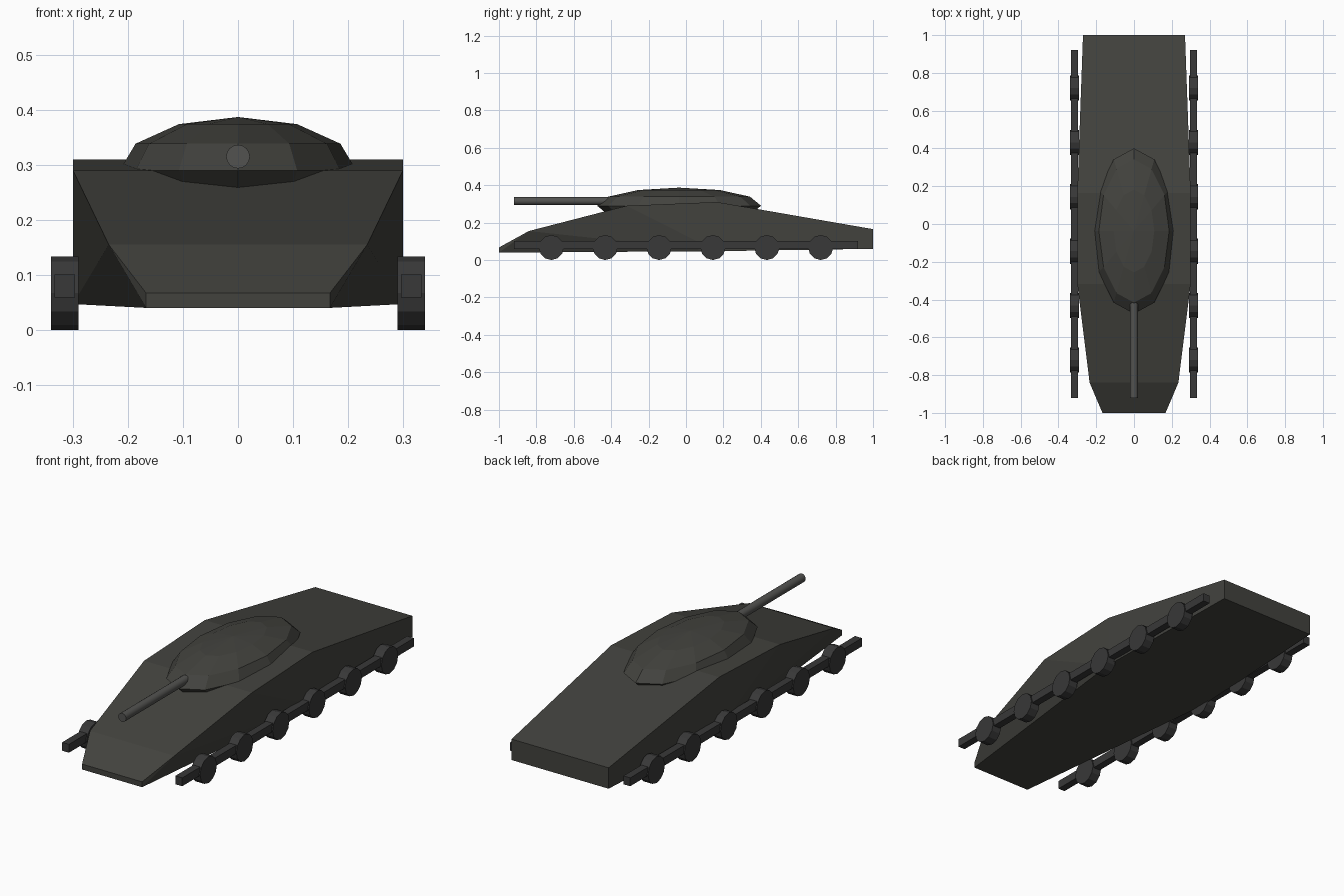
import bpy, bmesh
from math import pi

if "Cube" in bpy.data.objects:
    bpy.data.objects.remove(bpy.data.objects["Cube"])


def material(name, rgb):
    m = bpy.data.materials.new(name)
    m.diffuse_color = (*rgb, 1)
    m.use_nodes = True
    m.node_tree.nodes["Principled BSDF"].inputs["Base Color"].default_value = m.diffuse_color
    return m


ARMOUR = material("armour_green_grey", (0.055, 0.055, 0.048))
TRACK = material("track_dark", (0.04, 0.04, 0.04))
STEEL = material("gun_steel", (0.085, 0.085, 0.08))


def finish(name, mat):
    ob = bpy.context.object
    ob.name = name
    ob.data.materials.append(mat)
    return ob


def cylinder(name, radius, depth, loc, rot, sides, mat):
    bpy.ops.mesh.primitive_cylinder_add(vertices=sides, radius=radius, depth=depth,
                                        location=loc, rotation=rot)
    return finish(name, mat)


# hull: faceted wedge, convex skin over (half width, y, z) corners
corners = [
    (0.167, -1.0, 0.067), (0.235, -0.84, 0.155), (0.30, -0.317, 0.29),
    (0.30, 0.165, 0.31), (0.27, 1.0, 0.165),
    (0.167, -1.0, 0.04), (0.30, 0.165, 0.047), (0.27, 1.0, 0.06),
]
bm = bmesh.new()
for x, y, z in corners:
    for s in (-1, 1):
        bm.verts.new((s * x, y, z))
bmesh.ops.convex_hull(bm, input=bm.verts[:])
bmesh.ops.recalc_face_normals(bm, faces=bm.faces[:])
mesh = bpy.data.meshes.new("hull")
bm.to_mesh(mesh)
bm.free()
hull = bpy.data.objects.new("hull", mesh)
mesh.materials.append(ARMOUR)
bpy.context.collection.objects.link(hull)

# turret: low-poly flattened dome sunk into the hull
bpy.ops.mesh.primitive_uv_sphere_add(segments=12, ring_count=6, radius=1,
                                     location=(0, -0.037, 0.29))
bpy.context.object.scale = (0.215, 0.438, 0.097)
finish("turret", ARMOUR)

# gun barrel
barrel = cylinder("gun_barrel", 0.0215, 0.52, (0, -0.66, 0.315), (pi / 2, 0, 0), 16, STEEL)
bpy.ops.object.shade_smooth_by_angle()

# running gear on both sides
for s, side in ((-1, "left"), (1, "right")):
    bpy.ops.mesh.primitive_cube_add(size=1, location=(s * 0.315, 0, 0.08))
    bpy.context.object.scale = (0.038, 1.84, 0.042)
    finish(side + "_track_bar", TRACK)
    for i in range(6):
        cylinder(f"{side}_road_wheel_{i + 1}", 0.0667, 0.05,
                 (s * 0.315, -0.72 + 0.288 * i, 0.0667), (0, pi / 2, 0), 12, TRACK)
